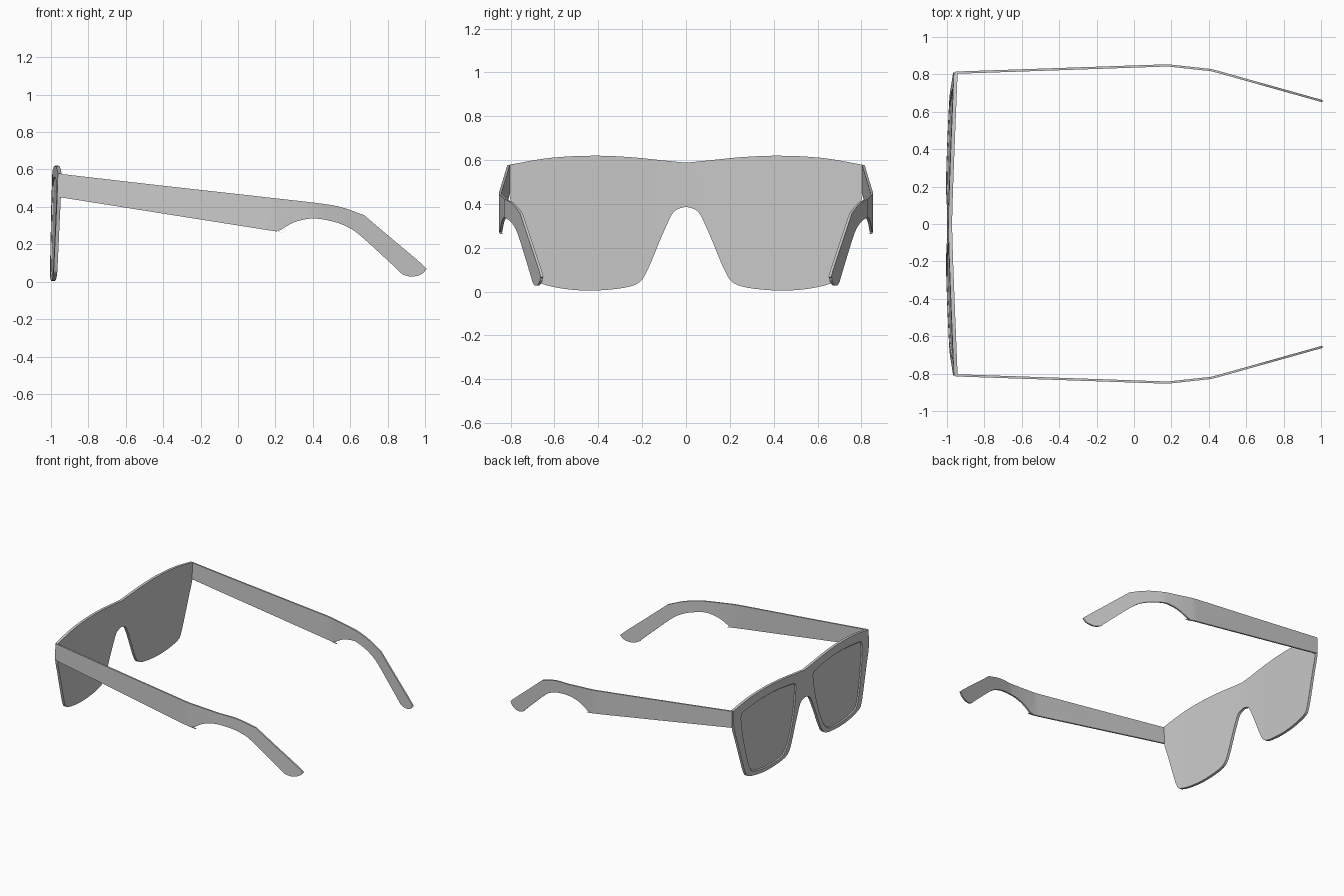
import bpy, bmesh, math
from mathutils import Vector

cube = bpy.data.objects.get("Cube")
if cube:
    bpy.data.objects.remove(cube, do_unlink=True)

GREY = (0.6, 0.6, 0.6, 1)
grey = bpy.data.materials.new("plain grey")
grey.use_nodes = True
grey.diffuse_color = GREY
grey.node_tree.nodes["Principled BSDF"].inputs["Base Color"].default_value = GREY


def spline(pts, steps=4):
    """Smooth open path through 2D points, both ends included."""
    p = [Vector(q) for q in pts]
    p = [2 * p[0] - p[1]] + p + [2 * p[-1] - p[-2]]
    out = []
    for a, b, c, d in zip(p, p[1:], p[2:], p[3:]):
        for i in range(steps):
            t = i / steps
            out.append(0.5 * (2 * b + (c - a) * t + (2 * a - 5 * b + 4 * c - d) * t**2
                              + (3 * b - a - 3 * c + d) * t**3))
    return out + [p[-2]]


def join(*paths):
    """Chain paths into one loop, dropping shared points."""
    loop = []
    for path in paths:
        for q in path:
            if not loop or (q - loop[-1]).length > 1e-4:
                loop.append(q)
    if (loop[0] - loop[-1]).length < 1e-4:
        loop.pop()
    return loop


def cut(bm, axis, places):
    """Slice the sheet so it can bend."""
    for c in places:
        bmesh.ops.bisect_plane(bm, geom=bm.verts[:] + bm.edges[:] + bm.faces[:],
                               dist=1e-4, plane_co=axis * c, plane_no=axis)


def thicken(bm, offset):
    """Extrude a sheet into a solid and return the new cap."""
    geom = bmesh.ops.extrude_face_region(bm, geom=bm.faces[:])["geom"]
    verts = [g for g in geom if isinstance(g, bmesh.types.BMVert)]
    bmesh.ops.translate(bm, verts=verts, vec=offset)
    return [g for g in geom if isinstance(g, bmesh.types.BMFace)]


def finish(bm, name):
    bmesh.ops.recalc_face_normals(bm, faces=bm.faces[:])
    mesh = bpy.data.meshes.new(name)
    bm.to_mesh(mesh)
    bm.free()
    mesh.materials.append(grey)
    mesh.polygons.foreach_set("use_smooth", [True] * len(mesh.polygons))
    mesh.set_sharp_from_angle(angle=math.radians(30))
    obj = bpy.data.objects.new(name, mesh)
    bpy.context.collection.objects.link(obj)


# Front frame: half outline in (y, z), with the lens outline inside it
top = spline([(0, .588), (.1, .598), (.25, .613), (.42, .62), (.62, .61), (.81, .578)])
side = spline([(.81, .578), (.807, .45), (.775, .34), (.735, .2), (.695, .075), (.66, .037),
               (.55, .012), (.42, .005), (.28, .018), (.21, .045), (.17, .11),
               (.116, .24), (.068, .345), (.04, .375), (0, .387)])
lens_top = spline([(.71, .53), (.55, .552), (.4, .56), (.25, .553), (.12, .535)])
lens_side = spline([(.12, .535), (.104, .5), (.13, .33), (.19, .15), (.25, .062), (.32, .037),
                    (.45, .031), (.58, .046), (.645, .09), (.7, .3), (.725, .48), (.71, .53)])

bm = bmesh.new()
edges = []
for loop in (join(top, side), join(lens_top, lens_side)):
    ring = [bm.verts.new((0, y, z)) for y, z in loop]
    edges += [bm.edges.new((a, b)) for a, b in zip(ring, ring[1:] + ring[:1])]
bmesh.ops.triangle_fill(bm, edges=edges, use_beauty=True, normal=(1, 0, 0))
bm.faces.new(ring).material_index = 1
cut(bm, Vector((0, 1, 0)), [.15, .3, .45, .6, .7])

# Mirror the half frame across the nose
copy = bmesh.ops.duplicate(bm, geom=bm.verts[:] + bm.edges[:] + bm.faces[:])["geom"]
for v in [g for g in copy if isinstance(g, bmesh.types.BMVert)]:
    v.co.y *= -1
bmesh.ops.reverse_faces(bm, faces=[g for g in copy if isinstance(g, bmesh.types.BMFace)])
bmesh.ops.remove_doubles(bm, verts=bm.verts[:], dist=1e-4)

# Wrap and lean the sheet, thicken it, and sink the lenses on the outer side
for v in bm.verts:
    v.co.x = -1.012 + .033 * v.co.z + .03 * (abs(v.co.y) / .81) ** 1.3
for f in thicken(bm, (.02, 0, 0)):
    f.material_index = 0
bmesh.ops.recalc_face_normals(bm, faces=bm.faces[:])
lenses = [f for f in bm.faces if f.material_index == 1]
bmesh.ops.inset_region(bm, faces=lenses, thickness=.006, depth=-.007,
                       use_even_offset=True, use_boundary=True)
for f in bm.faces:
    f.material_index = 0
finish(bm, "front_frame")

# Temple arms: side profile in (x, z), bent inward behind the ear
arm_top = spline([(-.955, .577), (-.4, .513), (.2, .446), (.465, .415), (.57, .393), (.675, .355)])
tip = spline([(.675, .355), (.8, .249), (.99, .088), (1, .062), (.98, .04), (.93, .027),
              (.88, .04), (.84, .077), (.65, .25), (.57, .3), (.49, .326), (.4, .338),
              (.315, .323), (.26, .297), (.23, .278), (.2, .272), (.145, .278), (-.955, .452)])
BENDS = [(-.955, .803), (.15, .841), (.19, .841), (.41, .817), (.45, .807), (1.01, .65)]


def arm_y(x):
    for (x0, y0), (x1, y1) in zip(BENDS, BENDS[1:]):
        if x <= x1:
            return y0 + (y1 - y0) * (x - x0) / (x1 - x0)
    return BENDS[-1][1]


for name, s in (("temple_arm_back", 1), ("temple_arm_front", -1)):
    bm = bmesh.new()
    bm.faces.new([bm.verts.new((x, 0, z)) for x, z in join(arm_top, tip)])
    cut(bm, Vector((1, 0, 0)), [x for x, y in BENDS[1:-1]])
    for v in bm.verts:
        v.co.y = s * arm_y(v.co.x)
    thicken(bm, (0, s * .012, 0))
    finish(bm, name)
